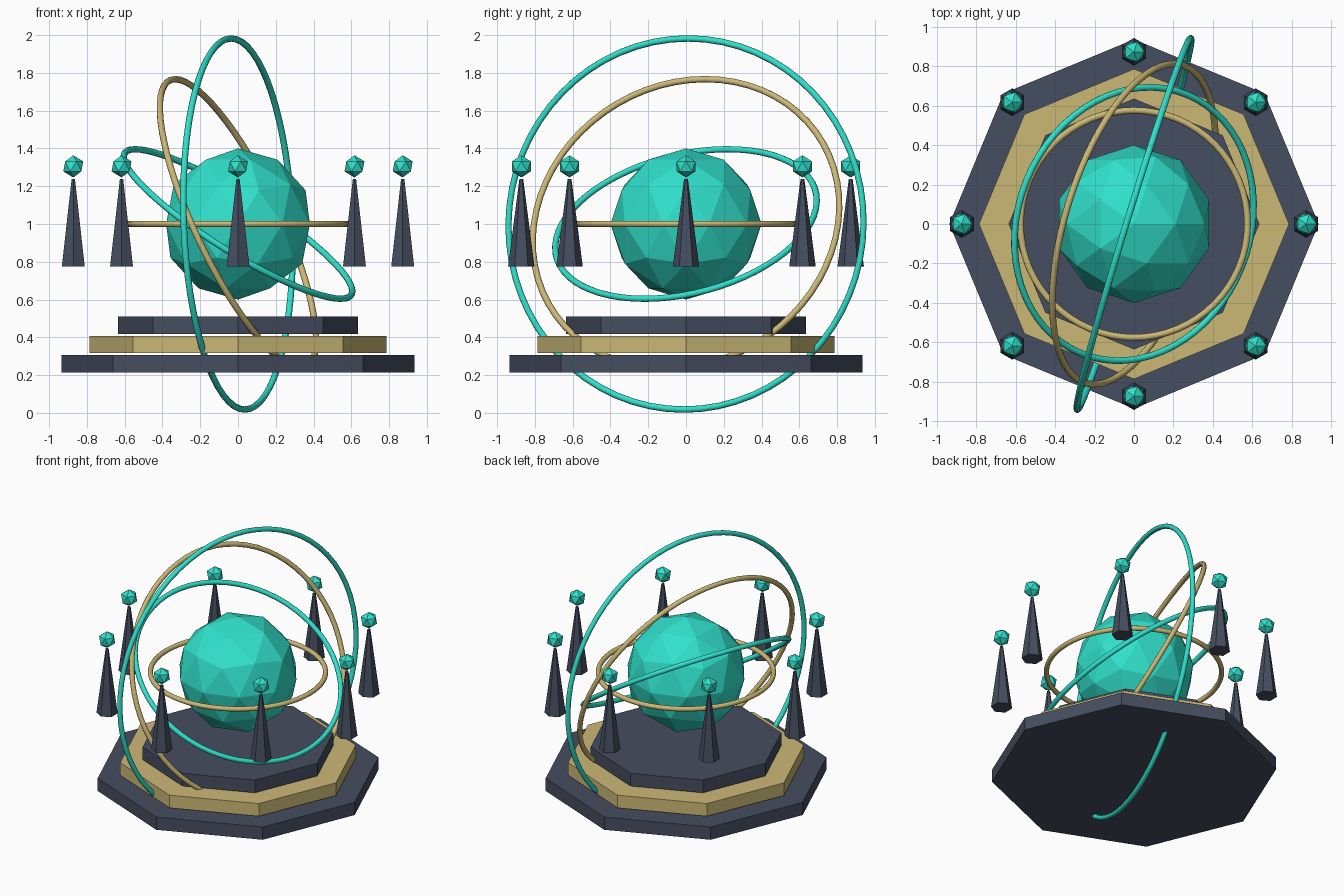
import bpy
from math import cos, sin, pi, radians
from mathutils import Vector

if "Cube" in bpy.data.objects:
    bpy.data.objects.remove(bpy.data.objects["Cube"])


def material(name, rgb):
    m = bpy.data.materials.new(name)
    m.diffuse_color = (*rgb, 1)
    m.use_nodes = True
    m.node_tree.nodes["Principled BSDF"].inputs["Base Color"].default_value = m.diffuse_color
    return m


STONE = material("dark_stone", (0.06, 0.075, 0.115))
GOLD = material("gold", (0.60, 0.48, 0.18))
TEAL = material("teal", (0.03, 0.75, 0.60))
CENTRE = Vector((0, 0, 1.0))


def finish(name, mat):
    ob = bpy.context.object
    ob.name = name
    ob.data.materials.append(mat)
    return ob


# Stepped octagonal plinth
for name, r, z, mat in (("lower_step", 0.935, 0.261, STONE),
                        ("middle_step", 0.785, 0.362, GOLD),
                        ("upper_step", 0.635, 0.463, STONE)):
    bpy.ops.mesh.primitive_cylinder_add(vertices=8, radius=r, depth=0.092,
                                        location=(0, 0, z))
    finish(name, mat)

# Faceted core
bpy.ops.mesh.primitive_ico_sphere_add(subdivisions=2, radius=0.4, location=CENTRE)
finish("core", TEAL)

# Orbit rings: radius, tilt of the axis from vertical, heading of the axis
for name, r, tilt, heading, mat in (("inner_ring", 0.575, 0, 0, GOLD),
                                    ("second_ring", 0.708, 34, -22, TEAL),
                                    ("third_ring", 0.842, 65.6, -17, GOLD),
                                    ("outer_ring", 0.983, 87.8, -17, TEAL)):
    bpy.ops.mesh.primitive_torus_add(major_radius=r, minor_radius=0.017,
                                     major_segments=64, minor_segments=10,
                                     location=CENTRE,
                                     rotation=(0, radians(tilt), radians(heading)))
    finish(name, mat)
    bpy.ops.object.shade_smooth()

# Floating spikes, each topped by a gem
for i in range(8):
    a = i * pi / 4
    x, y = 0.872 * cos(a), 0.872 * sin(a)
    bpy.ops.mesh.primitive_cone_add(vertices=6, radius1=0.07, radius2=0.01,
                                    depth=0.465, location=(x, y, 1.007))
    finish(f"spike_{i + 1}", STONE)
    bpy.ops.mesh.primitive_ico_sphere_add(subdivisions=1, radius=0.059,
                                          location=(x, y, 1.305))
    finish(f"gem_{i + 1}", TEAL)
